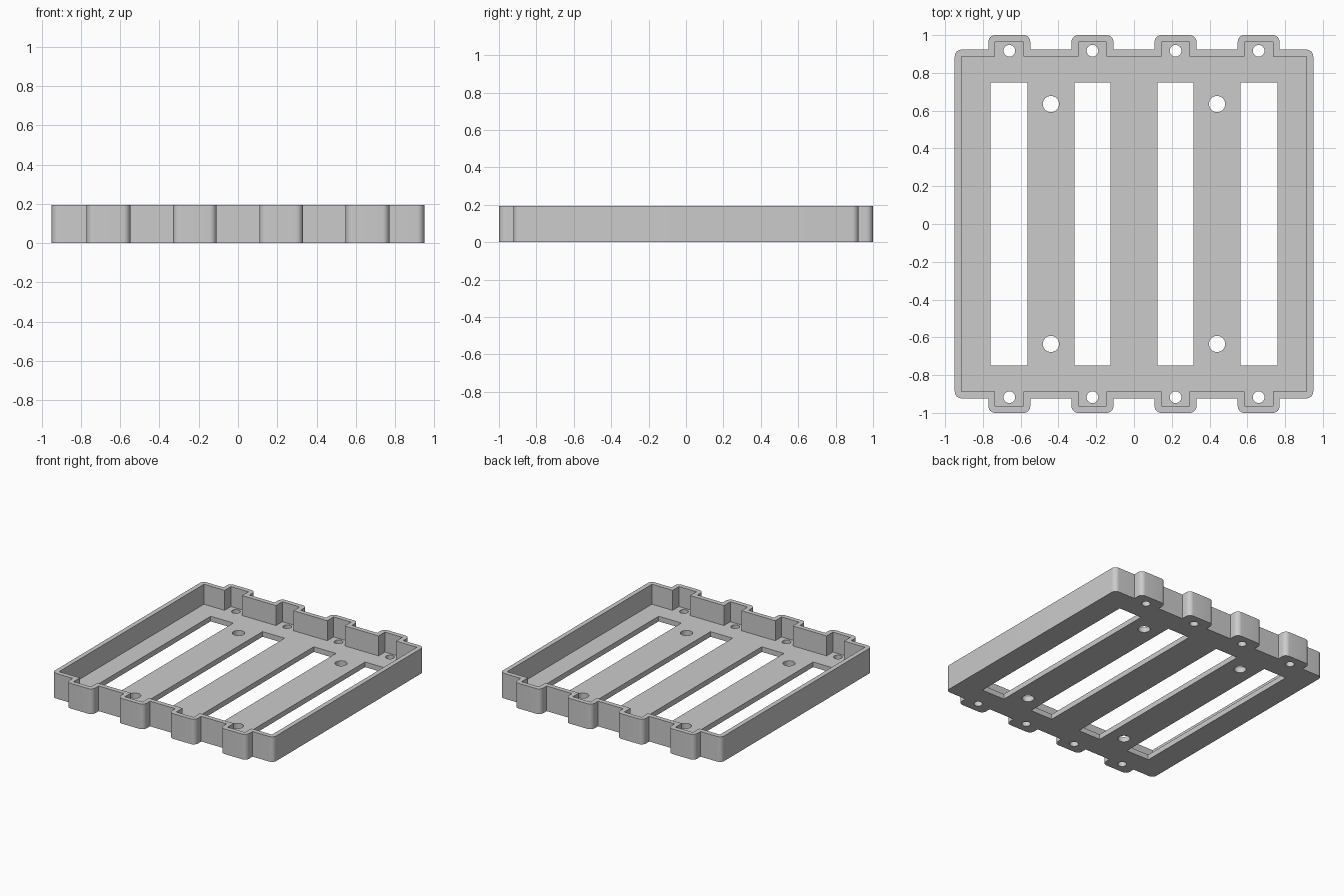
import bpy, bmesh, math
from mathutils import Vector

default = bpy.data.objects.get("Cube")
if default:
    bpy.data.objects.remove(default, do_unlink=True)

HEIGHT, FLOOR, WALL = 0.195, 0.04, 0.036
TAB_X = (0.66, 0.22, -0.22, -0.66)

grey = bpy.data.materials.new("plain grey")
grey.use_nodes = True
colour = (0.6, 0.6, 0.6, 1)
grey.diffuse_color = colour
grey.node_tree.nodes["Principled BSDF"].inputs["Base Color"].default_value = colour


def prism(name, points, z0, z1):
    """Extrude a closed counter-clockwise outline from z0 to z1."""
    bm = bmesh.new()
    base = bm.faces.new([bm.verts.new((p[0], p[1], z0)) for p in points])
    top = bmesh.ops.extrude_face_region(bm, geom=[base])["geom"]
    bmesh.ops.translate(bm, vec=(0, 0, z1 - z0),
                        verts=[v for v in top if isinstance(v, bmesh.types.BMVert)])
    bmesh.ops.recalc_face_normals(bm, faces=bm.faces)
    mesh = bpy.data.meshes.new(name)
    bm.to_mesh(mesh)
    bm.free()
    mesh.materials.append(grey)
    obj = bpy.data.objects.new(name, mesh)
    bpy.context.collection.objects.link(obj)
    return obj


def circle(x, y, r, n=32):
    return [(x + r * math.cos(2 * math.pi * i / n), y + r * math.sin(2 * math.pi * i / n))
            for i in range(n)]


def offset_outline(points, d, steps=8):
    """Grow an outline by d, rounding outer corners and keeping inner ones sharp."""
    result = []
    for i, p in enumerate(points):
        a = (p - points[i - 1]).normalized()
        b = (points[(i + 1) % len(points)] - p).normalized()
        na, nb = Vector((a.y, -a.x)), Vector((b.y, -b.x))
        if a.x * b.y - a.y * b.x > 0:
            start = math.atan2(na.y, na.x)
            for k in range(steps + 1):
                t = start + math.pi / 2 * k / steps
                result.append(p + d * Vector((math.cos(t), math.sin(t))))
        else:
            result.append(p + d * (na + nb))
    return result


# Inner outline of the tray: back edge with four tabs, then its half turn
half = [Vector((0.913, 0.887))]
for x in TAB_X:
    half += [Vector((x + dx, y)) for dx, y in
             ((0.075, 0.887), (0.075, 0.964), (-0.075, 0.964), (-0.075, 0.887))]
half.append(Vector((-0.913, 0.887)))
inner = half + [-p for p in half]

tray = prism("tray", offset_outline(inner, WALL), 0, HEIGHT)

# Cutters: cavity, slots, mounting holes, tab holes
cutters = [prism("cavity_cutter", inner, FLOOR, HEIGHT + 0.1)]
for x0, x1 in ((-0.76, -0.565), (-0.315, -0.125), (0.125, 0.315), (0.565, 0.76)):
    slot = [(x0, -0.75), (x1, -0.75), (x1, 0.75), (x0, 0.75)]
    cutters.append(prism("slot_cutter", slot, -0.1, 0.1))
for s in (-1, 1):
    for x in (-0.44, 0.44):
        cutters.append(prism("mount_hole_cutter", circle(x, s * 0.635, 0.043), -0.1, 0.1))
    for x in TAB_X:
        cutters.append(prism("tab_hole_cutter", circle(x, s * 0.917, 0.031), -0.1, 0.1))

for cutter in cutters:
    cutter.hide_render = True
    cut = tray.modifiers.new(cutter.name, "BOOLEAN")
    cut.operation, cut.solver, cut.object = "DIFFERENCE", "EXACT", cutter

# Bake the cuts and discard the cutters
depsgraph = bpy.context.evaluated_depsgraph_get()
baked = bpy.data.meshes.new_from_object(tray.evaluated_get(depsgraph))
tray.modifiers.clear()
tray.data = baked
for cutter in cutters:
    bpy.data.objects.remove(cutter, do_unlink=True)

# Smooth the rounded corners and holes, keep the edges sharp
bpy.ops.object.select_all(action="DESELECT")
tray.select_set(True)
bpy.context.view_layer.objects.active = tray
bpy.ops.object.shade_smooth_by_angle(angle=math.radians(30))
